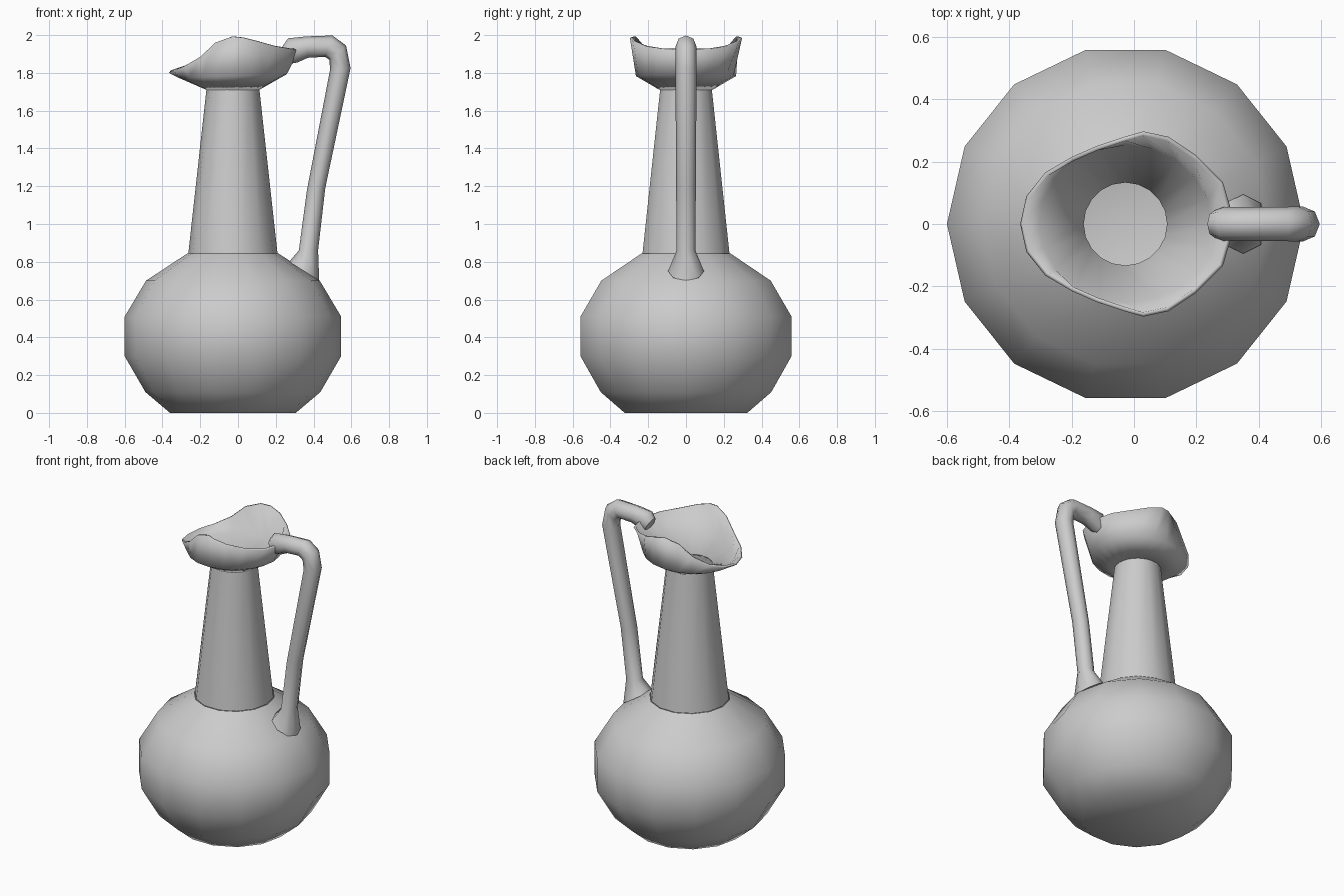
import bpy
import bmesh
from math import cos, sin, pi, radians

cube = bpy.data.objects.get("Cube")
if cube:
    bpy.data.objects.remove(cube)

SIDES = 14
AXIS_X = -0.027

clay = bpy.data.materials.new("grey clay")
clay.use_nodes = True
GREY = (0.6, 0.6, 0.6, 1)
clay.diffuse_color = GREY
clay.node_tree.nodes["Principled BSDF"].inputs["Base Color"].default_value = GREY


def skin(name, rings, cap_start=False, cap_end=False, angle=60):
    """Bridge a series of closed rings of points into one smooth part."""
    bm = bmesh.new()
    loops = [[bm.verts.new(p) for p in ring] for ring in rings]
    for a, b in zip(loops, loops[1:]):
        n = len(a)
        for i in range(n):
            j = (i + 1) % n
            bm.faces.new((a[i], a[j], b[j], b[i]))
    if cap_start:
        bm.faces.new(loops[0][::-1])
    if cap_end:
        bm.faces.new(loops[-1])
    bmesh.ops.recalc_face_normals(bm, faces=bm.faces)
    mesh = bpy.data.meshes.new(name)
    bm.to_mesh(mesh)
    bm.free()
    obj = bpy.data.objects.new(name, mesh)
    bpy.context.collection.objects.link(obj)
    mesh.materials.append(clay)
    bpy.ops.object.select_all(action='DESELECT')
    obj.select_set(True)
    bpy.context.view_layer.objects.active = obj
    bpy.ops.object.shade_smooth_by_angle(angle=radians(angle))
    return obj


def circle(r, z):
    return [(AXIS_X + r * cos(2 * pi * i / SIDES), r * sin(2 * pi * i / SIDES), z)
            for i in range(SIDES)]


def mirrored(half):
    """Complete a ring given from +x round to -x on the +y side."""
    return half + [(x, -y, z) for x, y, z in half[-2:0:-1]]


# Round belly with a flat foot
belly = [(0.333, 0), (0.463, 0.11), (0.573, 0.30), (0.573, 0.51),
         (0.46, 0.70), (0.24, 0.845)]
skin("belly", [circle(r, z) for r, z in belly], cap_start=True, angle=45)

# Tapering neck
skin("neck", [circle(0.236, 0.845), circle(0.14, 1.715)])

# Pouring lip: throat, flared bowl and pinched wavy rim
rim = mirrored([(0.325, 0, 1.92), (0.285, 0.135, 1.925), (0.20, 0.22, 1.94),
                (0.11, 0.28, 1.965), (0.03, 0.297, 1.985), (-0.03, 0.28, 1.992),
                (-0.12, 0.25, 1.96), (-0.20, 0.215, 1.885), (-0.285, 0.165, 1.835),
                (-0.345, 0.09, 1.81), (-0.365, 0, 1.80)])
steps = len(rim)
throat, bowl = [], []
for i in range(steps):
    c, s = cos(2 * pi * i / steps), sin(2 * pi * i / steps)
    throat.append((AXIS_X + 0.14 * c, 0.14 * s, 1.71))
    bowl.append((AXIS_X + 0.285 * c, 0.265 * s, 1.783 + 0.01 * c))
lip = skin("pouring_lip", [throat, bowl, rim])
wall = lip.modifiers.new("wall", 'SOLIDIFY')
wall.thickness = 0.014
wall.offset = -1

# Handle: each station is inner x, z, outer x, z and half width
stations = [(0.285, 1.85, 0.235, 1.94, 0.045), (0.315, 1.855, 0.265, 1.983, 0.055),
            (0.37, 1.88, 0.36, 1.993, 0.055), (0.46, 1.885, 0.50, 1.998, 0.055),
            (0.483, 1.87, 0.572, 1.945, 0.056), (0.488, 1.82, 0.596, 1.825, 0.056),
            (0.365, 1.18, 0.462, 1.19, 0.052), (0.322, 0.86, 0.424, 0.86, 0.05),
            (0.27, 0.80, 0.43, 0.70, 0.095)]
rings = []
for xi, zi, xo, zo, w in stations:
    ring = []
    for i in range(8):
        t = 2 * pi * i / 8
        k = (1 + cos(t)) / 2
        ring.append((xi + (xo - xi) * k, w * sin(t), zi + (zo - zi) * k))
    rings.append(ring)
skin("handle", rings, cap_start=True, cap_end=True)
